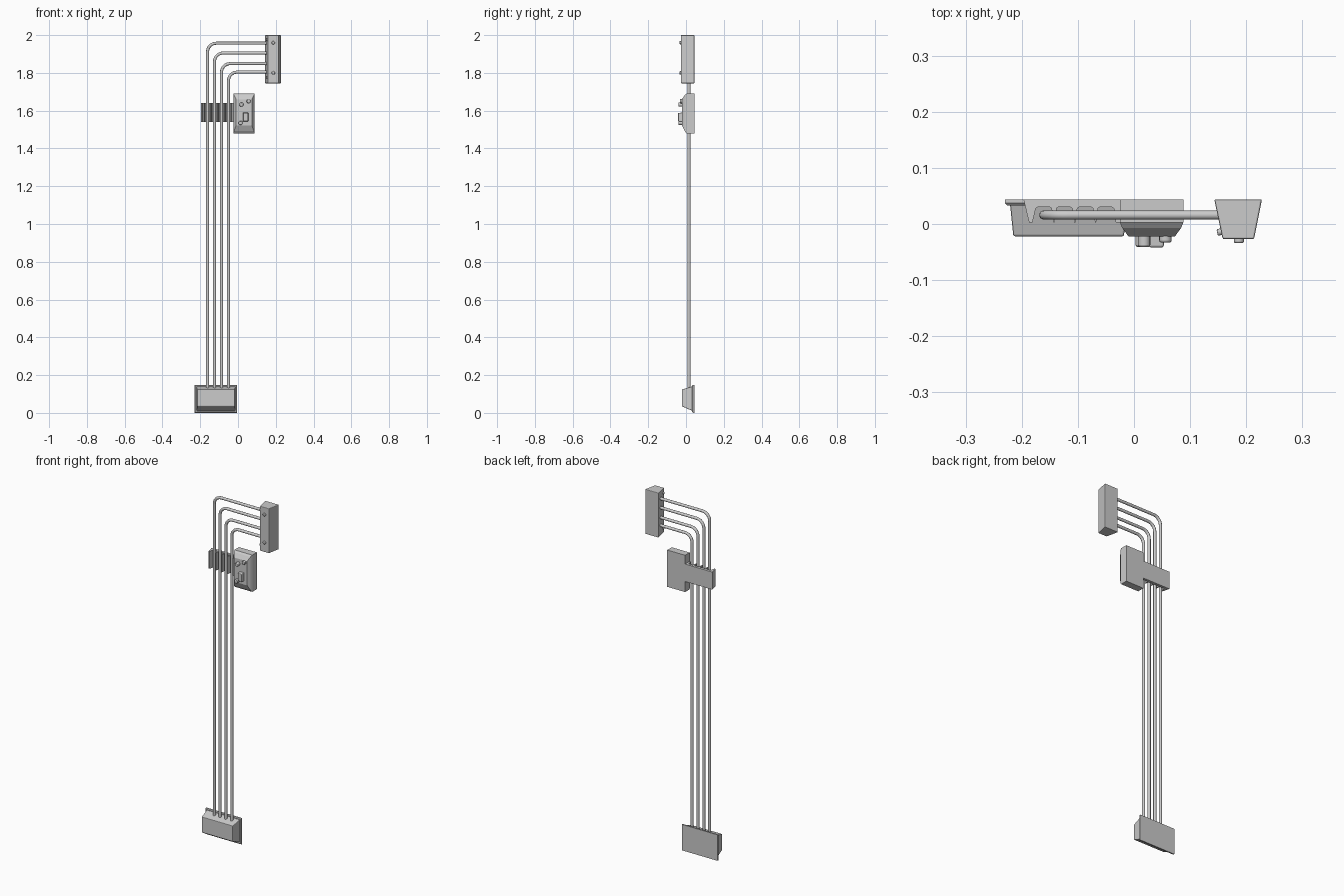
import bpy, bmesh, math
from mathutils import Vector, Matrix

cube = bpy.data.objects.get("Cube")
if cube:
    bpy.data.objects.remove(cube)

BACK = 0.044


def finish(name, bm, smooth=False):
    bmesh.ops.recalc_face_normals(bm, faces=bm.faces)
    mesh = bpy.data.meshes.new(name)
    bm.to_mesh(mesh)
    bm.free()
    obj = bpy.data.objects.new(name, mesh)
    bpy.context.collection.objects.link(obj)
    if smooth:
        bpy.ops.object.select_all(action='DESELECT')
        obj.select_set(True)
        bpy.context.view_layer.objects.active = obj
        bpy.ops.object.shade_smooth_by_angle(angle=math.radians(40))
    return obj


def loft(name, rings, bevel=0):
    """Rectangles (y, x0, x1, z0, z1) skinned from back to front."""
    bm = bmesh.new()
    loops = [[bm.verts.new(p) for p in
              ((a, y, c), (b, y, c), (b, y, d), (a, y, d))]
             for y, a, b, c, d in rings]
    for lo, hi in zip(loops, loops[1:]):
        for i in range(4):
            j = (i + 1) % 4
            bm.faces.new((lo[i], lo[j], hi[j], hi[i]))
    bm.faces.new(loops[0])
    bm.faces.new(loops[-1])
    obj = finish(name, bm)
    if bevel:
        mod = obj.modifiers.new("soft_edges", 'BEVEL')
        mod.width, mod.segments = bevel, 2
    return obj


def stud(name, centre, direction, radius, depth):
    """Round stud with a softened rim."""
    bm = bmesh.new()
    bmesh.ops.create_cone(bm, cap_ends=True, segments=16, radius1=radius,
                          radius2=radius, depth=depth)
    rot = Vector((0, 0, 1)).rotation_difference(Vector(direction)).to_matrix().to_4x4()
    bmesh.ops.transform(bm, matrix=Matrix.Translation(centre) @ rot, verts=bm.verts)
    obj = finish(name, bm, True)
    mod = obj.modifiers.new("soft_rim", 'BEVEL')
    mod.width, mod.segments = radius * 0.3, 2


# Upper junction box and its screws
loft("junction_box", [(BACK, 0.143, 0.228, 1.745, 2.0),
                      (-0.027, 0.158, 0.214, 1.745, 2.0)], 0.003)
for z in (1.80, 1.96):
    stud("junction_front_screw", (0.187, -0.028, z), (0, -1, 0), 0.009, 0.012)
for z in (1.775, 1.975):
    stud("junction_side_screw", (0.154, -0.014, z), (-1, -0.2, 0), 0.006, 0.012)

# Control box with sloped front edges
loft("control_box", [(BACK, -0.025, 0.088, 1.48, 1.69),
                     (0.003, -0.025, 0.088, 1.48, 1.69),
                     (-0.007, -0.021, 0.084, 1.492, 1.682),
                     (-0.022, -0.010, 0.073, 1.522, 1.66)])
for x, z, tip in ((0.018, 1.632, -0.041), (0.056, 1.65, -0.033),
                  (0.014, 1.535, -0.041)):
    stud("control_knob", (x, (tip - 0.018) / 2, z), (0, -1, 0), 0.011, -0.018 - tip)
loft("control_switch", [(-0.018, 0.025, 0.055, 1.541, 1.59),
                        (-0.042, 0.027, 0.053, 1.543, 1.588)], 0.004)

# Pipe clamp: back strip with tapered teeth between the pipes
pipe_x = [-0.161, -0.124, -0.087, -0.050]
outline = [(-0.02, BACK), (-0.197, BACK), (-0.187, 0.003), (-0.181, 0.003)]
for x in pipe_x:
    outline += [(x - 0.014, 0.028), (x - 0.011, 0.030),
                (x + 0.011, 0.030), (x + 0.014, 0.028),
                (x + 0.0175, 0.003), (x + 0.0195, 0.003)]
outline += [(-0.02, 0.003)]
bm = bmesh.new()
base = bm.faces.new([bm.verts.new((x, y, 1.54)) for x, y in outline])
extruded = bmesh.ops.extrude_face_region(bm, geom=[base])["geom"]
bmesh.ops.translate(bm, vec=(0, 0, 0.1),
                    verts=[g for g in extruded if isinstance(g, bmesh.types.BMVert)])
finish("pipe_clamp", bm)

# Four bent pipes
for x, top in zip(pipe_x, (1.957, 1.905, 1.849, 1.804)):
    bend = 0.045
    path = [Vector((x, 0.016, 0.1))]
    for i in range(9):
        a = math.pi / 2 * i / 8
        path.append(Vector((x + bend * (1 - math.cos(a)), 0.016,
                            top - bend * (1 - math.sin(a)))))
    path.append(Vector((0.17, 0.016, top)))
    bm = bmesh.new()
    loops = []
    for i, p in enumerate(path):
        t = (path[min(i + 1, len(path) - 1)] - path[max(i - 1, 0)]).normalized()
        if i == 1:
            t = Vector((0, 0, 1))
        elif i == len(path) - 2:
            t = Vector((1, 0, 0))
        side = Vector((0, 1, 0))
        up = t.cross(side)
        loops.append([bm.verts.new(p + 0.008 * (side * math.cos(a) + up * math.sin(a)))
                      for a in (math.tau * k / 16 for k in range(16))])
    for lo, hi in zip(loops, loops[1:]):
        for k in range(16):
            j = (k + 1) % 16
            bm.faces.new((lo[k], lo[j], hi[j], hi[k]))
    bm.faces.new(loops[0])
    bm.faces.new(loops[-1])
    finish("bent_pipe", bm, True)

# Lower outlet box on its flange
loft("outlet_flange", [(BACK, -0.23, -0.004, 0, 0.148),
                       (0.037, -0.23, -0.004, 0, 0.148),
                       (0.033, -0.226, -0.008, 0.004, 0.144)])
loft("outlet_box", [(0.036, -0.221, -0.012, 0.010, 0.141),
                    (-0.022, -0.215, -0.018, 0.035, 0.124)], 0.003)
